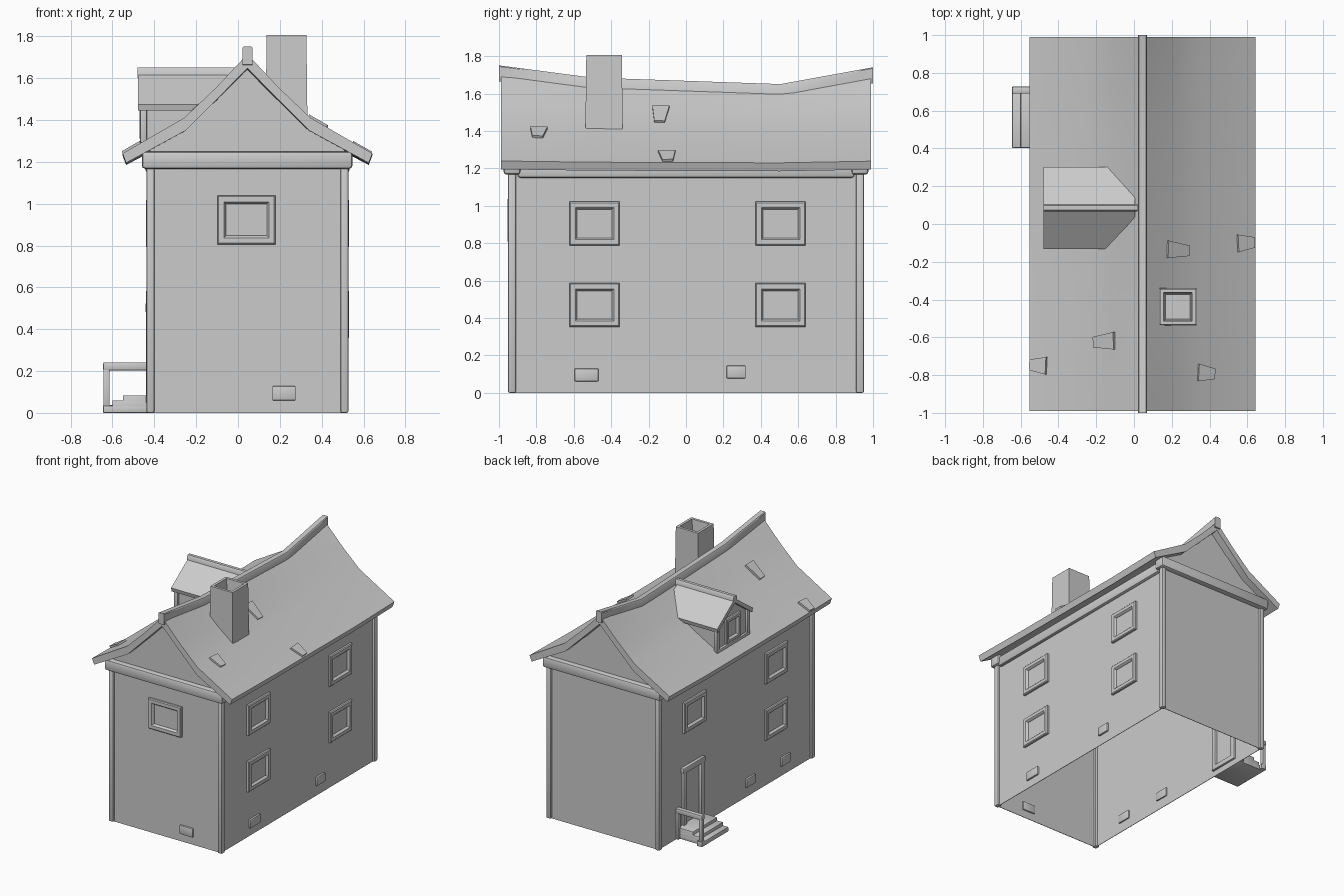
import bpy, bmesh, math
from mathutils import Matrix, Vector

if "Cube" in bpy.data.objects:
    bpy.data.objects.remove(bpy.data.objects["Cube"], do_unlink=True)

CX = 0.045                      # centre line of the house
HALF_X, HALF_Y = 0.465, 0.935   # wall planes
WALL = 0.004

grey = bpy.data.materials.new("plain grey")
grey.use_nodes = True
grey.diffuse_color = (0.6, 0.6, 0.6, 1)
grey.node_tree.nodes["Principled BSDF"].inputs["Base Color"].default_value = (0.6, 0.6, 0.6, 1)
parts = []


def finish(name, bm, bevel=0):
    bmesh.ops.recalc_face_normals(bm, faces=bm.faces)
    if bevel:
        bmesh.ops.bevel(bm, geom=bm.edges[:], offset=bevel, segments=2,
                        profile=0.5, affect='EDGES')
    mesh = bpy.data.meshes.new(name)
    bm.to_mesh(mesh)
    bm.free()
    obj = bpy.data.objects.new(name, mesh)
    bpy.context.collection.objects.link(obj)
    mesh.materials.append(grey)
    parts.append(obj)


def box(name, x, y, z, bevel=0):
    bm = bmesh.new()
    lo, hi = Vector((x[0], y[0], z[0])), Vector((x[1], y[1], z[1]))
    size = hi - lo
    bmesh.ops.create_cube(bm, size=1, matrix=Matrix.Translation((lo + hi) / 2) @ Matrix.Diagonal((*size, 1)))
    finish(name, bm, bevel)


def loft(name, loops, caps=True, bevel=0):
    """Join closed loops of points with quads."""
    bm = bmesh.new()
    rows = [[bm.verts.new(p) for p in loop] for loop in loops]
    n = len(rows[0])
    for a, b in zip(rows, rows[1:]):
        for i in range(n):
            j = (i + 1) % n
            bm.faces.new((a[i], a[j], b[j], b[i]))
    if caps:
        bm.faces.new(rows[0])
    bm.faces.new(rows[-1])
    finish(name, bm, bevel)


def prism(name, outline, t0, t1, frame, bevel=0):
    loft(name, [[frame @ Vector((u, v, t)) for u, v in outline] for t in (t0, t1)], True, bevel)


def rect_rings(name, frame, hw, hh, steps):
    """Nested rectangles, each step an inset and a height."""
    corners = ((-1, -1), (1, -1), (1, 1), (-1, 1))
    loft(name, [[frame @ Vector((a * (hw - i), b * (hh - i), n)) for a, b in corners]
                for i, n in steps], False)


def frame_at(origin, u, v):
    u, v = Vector(u).normalized(), Vector(v).normalized()
    return Matrix.Translation(origin) @ Matrix((u, v, u.cross(v))).transposed().to_4x4()


def side_frame(side, y, z):
    return frame_at((CX + side * HALF_X, y, z), (0, side, 0), (0, 0, 1))


def window(name, frame, hw, hh, rim=0.037):
    rect_rings(name, frame, hw, hh, ((0, 0), (0, 0.014), (0.006, 0.02), (rim - 0.006, 0.02),
                                     (rim, 0.014), (rim + 0.004, 0.002)))


# Roof: thick bent slab, sagging between the gables
STATIONS = (-0.99, -0.5, 0.5, 0.99)
SAG = (0, 0.065, 0.1, 0.01)
OUTER = ((0, 1.715, 1), (0.15, 1.555, 0.55), (0.3, 1.412, 0.15), (0.597, 1.24, 0.1))
INNER = ((0, 1.648, 1), (0.15, 1.495, 0.55), (0.295, 1.35, 0.15), (0.58, 1.195, 0.1))


def lerp(x, xs, ys):
    for a, b, p, q in zip(xs, xs[1:], ys, ys[1:]):
        if x <= b:
            return p + (q - p) * (x - a) / (b - a)
    return ys[-1]


def roof_z(d, y, profile=OUTER):
    ds, zs, ks = zip(*profile)
    return lerp(d, ds, zs) - lerp(d, ds, ks) * lerp(y, STATIONS, SAG)


def full(profile):
    return [(-d, z, k) for d, z, k in reversed(profile)] + list(profile[1:])


section = full(OUTER) + full(INNER)[::-1]
loft("roof", [[(CX + d, y, z - k * s) for d, z, k in section] for y, s in zip(STATIONS, SAG)])

# Ridge cap follows the sag
cap = ((-0.024, -0.05), (0.024, -0.05), (0.024, 0.03), (0.019, 0.036), (-0.019, 0.036), (-0.024, 0.03))
loft("ridge_cap", [[(CX + a, y * 1.01, roof_z(0, y) + b) for a, b in cap] for y in STATIONS])

# Walls, with the gables running up to the underside of the roof
for side, label in ((1, "left"), (-1, "right")):
    xs = sorted((CX + side * HALF_X, CX + side * (HALF_X - WALL)))
    box(label + "_wall", xs, (-HALF_Y + WALL, HALF_Y - WALL), (0, 1.23))
for side, label in ((-1, "front"), (1, "back")):
    slope = [(d, roof_z(abs(d), side * HALF_Y, INNER) + 0.01)
             for d in (HALF_X, 0.295, 0.15, 0, -0.15, -0.295, -HALF_X)]
    f = frame_at((CX, side * HALF_Y, 0), (-side, 0, 0), (0, 0, 1))
    prism(label + "_wall", [(-HALF_X, 0), (HALF_X, 0)] + slope, -WALL, 0, f)
    y = side * 0.93
    box(label + "_gable_beam", (-0.46, 0.547), (y - 0.045, y + 0.045), (1.167, 1.25), 0.016)

# Corner posts and beams under the eaves
for sx, a in ((1, "left"), (-1, "right")):
    x = CX + sx * 0.464
    for sy, b in ((-1, "front"), (1, "back")):
        y = sy * 0.931
        box(f"{b}_{a}_post", (x - 0.019, x + 0.019), (y - 0.021, y + 0.021), (0, 1.19), 0.009)
    box(a + "_eave_beam", (x - 0.025, x + 0.025), (-0.9, 0.9), (1.15, 1.23), 0.015)

# Windows
for side, label in ((1, "left"), (-1, "right")):
    for y, z in ((-0.489, 0.905), (-0.489, 0.47), (0.506, 0.905), (0.506, 0.47)):
        if side < 0 and y > 0 and z < 0.6:
            continue            # the door stands here
        window(label + "_window", side_frame(side, y, z), 0.134, 0.117)
window("front_window", frame_at((0.04, -HALF_Y, 0.923), (1, 0, 0), (0, 0, 1)), 0.139, 0.117)

# Cellar vents
vents = [(side_frame(1, -0.532, 0.096), 0.064), (side_frame(1, 0.268, 0.112), 0.051),
         (side_frame(-1, -0.605, 0.11), 0.056), (side_frame(-1, -0.18, 0.11), 0.056),
         (frame_at((0.22, -HALF_Y, 0.094), (1, 0, 0), (0, 0, 1)), 0.056)]
for f, w in vents:
    h = 0.034
    prism("cellar_vent", ((-w, -h), (w, -h), (w, h), (-w, h)), -WALL - 0.01, 0.014, f, 0.005)

# Door frame, showing on both sides of the wall
wx = CX - HALF_X
for y in (0.42, 0.63):
    box("door_jamb", (wx - 0.02, wx + 0.02), (y - 0.02, y + 0.02), (0.06, 0.5), 0.006)
box("door_lintel", (wx - 0.023, wx + 0.022), (0.39, 0.66), (0.48, 0.525), 0.008)
box("door_sill", (wx - 0.02, wx + 0.02), (0.4, 0.65), (0.045, 0.084), 0.006)

# Steps and handrail
for x, z in ((-0.645, 0.035), (-0.6, 0.06), (-0.55, 0.084)):
    box("step", (x, wx), (0.403, 0.7), (0, z), 0.004)
box("handrail", (-0.645, wx), (0.69, 0.727), (0.203, 0.242), 0.007)
box("handrail_post", (-0.643, -0.614), (0.694, 0.723), (0.03, 0.21), 0.004)
box("handrail_wall_post", (-0.44, wx), (0.694, 0.723), (0, 0.21), 0.004)
box("handrail_foot", (-0.645, -0.6), (0.69, 0.727), (0, 0.038), 0.004)

# Chimney with a hollow top
rect_rings("chimney", frame_at((0.232, -0.438, 0), (1, 0, 0), (0, 1, 0)), 0.1, 0.1,
           ((0, 1.39), (0.005, 1.806), (0.025, 1.806), (0.035, 1.7)))

# Dormer, built looking at its face
DY = 0.085
dormer = frame_at((-0.45, DY, 0), (0, -1, 0), (0, 0, 1))
prism("dormer_body", ((-0.185, 1.25), (0.185, 1.25), (0.185, 1.47), (0, 1.605), (-0.185, 1.47)),
      -0.3, 0, dormer)
window("dormer_window", dormer @ Matrix.Translation((0, 1.4, 0)), 0.085, 0.095, 0.03)
prism("dormer_roof", ((-0.218, 1.475), (0, 1.63), (0.218, 1.475), (0.21, 1.445), (0, 1.597), (-0.21, 1.445)),
      -0.455, 0.028, dormer)
prism("dormer_ridge_cap", ((-0.02, 1.6), (0.02, 1.6), (0.02, 1.642), (0.012, 1.652), (-0.012, 1.652), (-0.02, 1.642)),
      -0.468, 0.03, dormer)
for s in (-1, 1):
    y = DY + s * 0.185
    box("dormer_post", (-0.468, -0.435), (y - 0.017, y + 0.017), (1.27, 1.48), 0.006)
box("dormer_sill", (-0.468, -0.435), (DY - 0.19, DY + 0.19), (1.27, 1.3), 0.006)

# Loose tiles lying on the slopes, narrow end down
for x, y, half, turn in ((0.23, -0.138, 0.07, -3), (0.59, -0.1, 0.05, 3), (0.38, -0.79, 0.05, -4),
                         (-0.155, -0.622, 0.07, 3), (-0.505, -0.748, 0.05, -3)):
    d, side = abs(x - CX), math.copysign(1, x - CX)
    drop = roof_z(d - 0.02, y) - roof_z(d + 0.02, y)
    down = Vector((side * 0.04, 0, -drop))
    f = frame_at((x, y, roof_z(d, y)), down, (0, side, 0)) @ Matrix.Rotation(math.radians(turn), 4, 'Z')
    prism("loose_tile", ((-half, -0.046), (half, -0.028), (half, 0.028), (-half, 0.046)), -0.012, 0.014, f)

# Soft shading with crisp corners
bpy.ops.object.select_all(action='DESELECT')
for obj in parts:
    obj.select_set(True)
bpy.context.view_layer.objects.active = parts[0]
bpy.ops.object.shade_smooth_by_angle(angle=math.radians(40))
